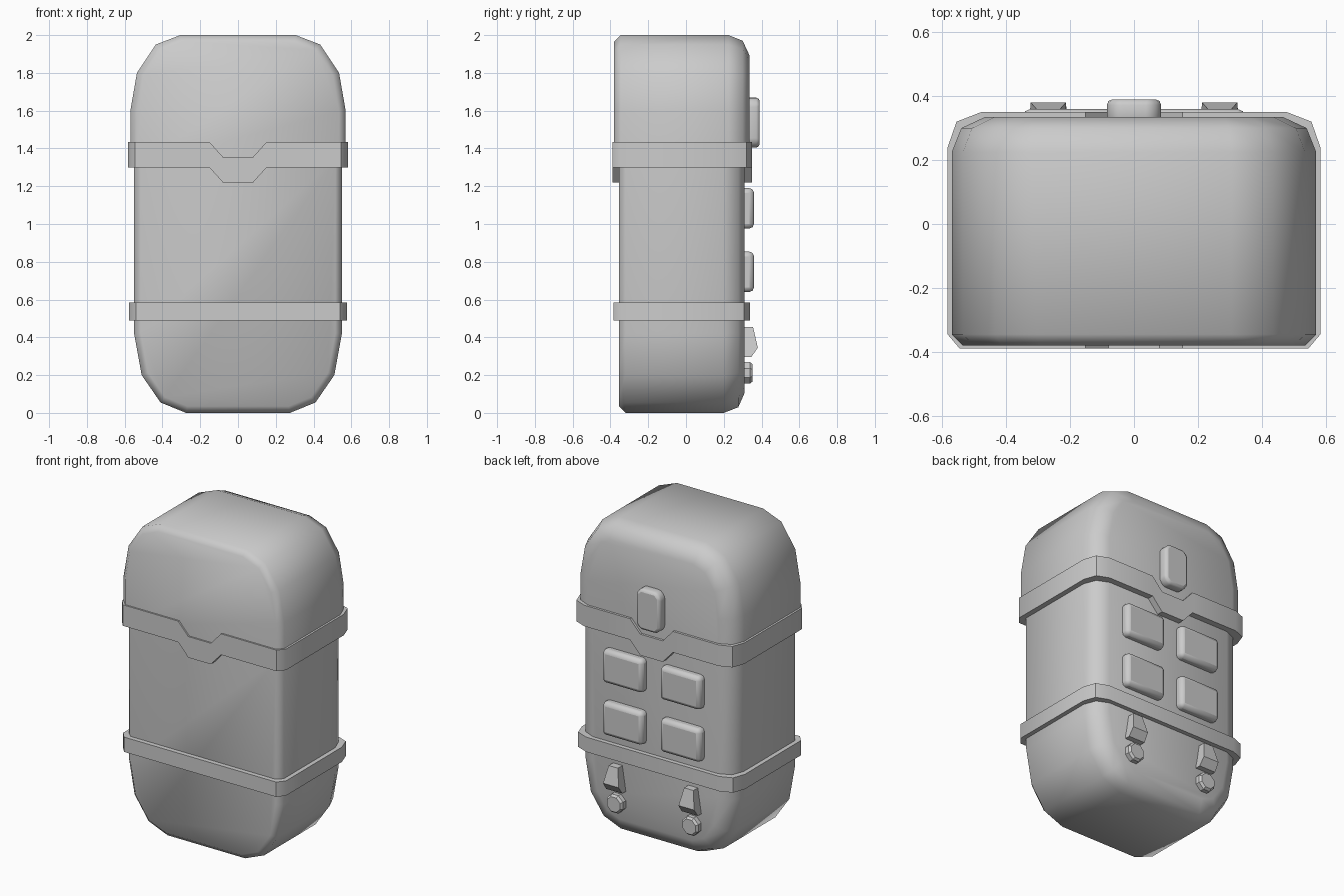
import bpy, bmesh, math
from mathutils import Vector

if "Cube" in bpy.data.objects:
    bpy.data.objects.remove(bpy.data.objects["Cube"])

grey = bpy.data.materials.new("plain_grey")
grey.diffuse_color = (0.6, 0.6, 0.6, 1)
grey.use_nodes = True
grey.node_tree.nodes["Principled BSDF"].inputs["Base Color"].default_value = grey.diffuse_color


def finish(name, bm, angle=50, bevel=0, segments=2):
    bmesh.ops.recalc_face_normals(bm, faces=bm.faces)
    me = bpy.data.meshes.new(name)
    bm.to_mesh(me)
    bm.free()
    me.materials.append(grey)
    ob = bpy.data.objects.new(name, me)
    bpy.context.collection.objects.link(ob)
    if bevel:
        mod = ob.modifiers.new("Bevel", "BEVEL")
        mod.width, mod.segments = bevel, segments
    bpy.ops.object.select_all(action="DESELECT")
    ob.select_set(True)
    bpy.context.view_layer.objects.active = ob
    if angle:
        bpy.ops.object.shade_smooth_by_angle(angle=math.radians(angle))
    return ob


def loft(bm, rings, caps=True):
    vs = [[bm.verts.new(p) for p in r] for r in rings]
    n = len(vs[0])
    for a, b in zip(vs, vs[1:]):
        for i in range(n):
            j = (i + 1) % n
            bm.faces.new((a[i], a[j], b[j], b[i]))
    if caps:
        bm.faces.new(vs[0])
        bm.faces.new(vs[-1])


def inset(path, d):
    """Offset an open outline inwards; the ends keep their height."""
    out = []
    for i, p in enumerate(path):
        ns = []
        for k in (i - 1, i):
            if 0 <= k < len(path) - 1:
                t = (Vector(path[k + 1]) - Vector(path[k])).normalized()
                ns.append(Vector((-t.y, t.x)))
        m = sum(ns, Vector((0, 0))).normalized()
        q = Vector(p) + m * d / m.dot(ns[0])
        out.append((q.x, p[1] if i in (0, len(path) - 1) else q.y))
    return out


def shell(name, half, sections):
    # half outline on +x, mirrored, then lofted from front to back
    path = half + [(-x, z) for x, z in reversed(half)]
    if half[-1][1] < half[0][1]:
        path.reverse()
    bm = bmesh.new()
    loft(bm, [[(x, y, z) for x, z in inset(path, d)] for y, d in sections])
    return finish(name, bm)


# Main case and lid
shell("lower_case", [(.55, 1.34), (.55, .42), (.51, .2), (.41, .055), (.275, 0)],
      [(-.355, .035), (-.32, 0), (.2, 0), (.277, .03), (.31, .105)])
shell("lid", [(.57, 1.31), (.57, 1.6), (.535, 1.8), (.435, 1.95), (.305, 2)],
      [(-.38, .035), (-.345, 0), (.225, 0), (.3, .03), (.335, .105)])


def band(name, w, yf, yb, z0, z1, notch=0):
    # right half of the loop, front centre to back centre: x, y, top z, bottom z
    right = [(w - .038, yf, z1, z0), (w, yf + .045, z1, z0), (w, yb - .11, z1, z0),
             (w - .028, yb - .03, z1, z0), (w - .105, yb, z1, z0)]
    if notch:
        dip = [(.08, z1 - notch, z0 - notch), (.152, z1, z0)]
        right = ([(x, yf, a, b) for x, a, b in dip] + right
                 + [(x, yb, a, b) for x, a, b in reversed(dip)])
    loop = right + [(-x, y, a, b) for x, y, a, b in reversed(right)]
    cy = (yf + yb) / 2
    sx, sy = 1 - .07 / w, 1 - .14 / (yb - yf)
    outer = [[(x, y, a) for x, y, a, b in loop], [(x, y, b) for x, y, a, b in loop]]
    inner = [[(x * sx if abs(x) > .2 else x, cy + (y - cy) * sy, z) for x, y, z in r] for r in outer]
    bm = bmesh.new()
    loft(bm, [inner[0], outer[0], outer[1], inner[1], inner[0]], caps=False)
    bmesh.ops.remove_doubles(bm, verts=bm.verts, dist=1e-5)
    finish(name, bm, 46)


band("upper_band", .583, -.39, .35, 1.3, 1.435, .08)
band("lower_band", .578, -.385, .338, .49, .585)


def prism(name, outline, y0, y1, **kw):
    bm = bmesh.new()
    loft(bm, [[(x, y, z) for x, z in outline] for y in (y0, y1)])
    return finish(name, bm, **kw)


# Latch pad with cut corners
prism("latch_pad", [(sx * x, 1.537 + sz * z) for sx, sz, pts in
                    ((1, 1, ((.085, .1), (.055, .132))), (-1, 1, ((.055, .132), (.085, .1))),
                     (-1, -1, ((.085, .1), (.055, .132))), (1, -1, ((.055, .132), (.085, .1))))
                    for x, z in pts], .31, .39, bevel=.018)

for side, s in (("right", 1), ("left", -1)):
    # Raised rectangular panels
    for level, z in (("upper", 1.083), ("lower", .747)):
        prism(f"{level}_{side}_panel", [(s * .205 + a * .143, z + b * .107)
              for a, b in ((1, 1), (-1, 1), (-1, -1), (1, -1))], .28, .36, bevel=.025)
    # Tapered hook
    bm = bmesh.new()
    profile = [(.28, .455, .033), (.355, .455, .033), (.38, .345, .055), (.345, .295, .058), (.28, .295, .058)]
    loft(bm, [[(s * .268 + k * w, y, z) for y, z, w in profile] for k in (-1, 1)])
    finish(f"{side}_hook", bm, 0)
    # Round stud with a chamfered rim
    bm = bmesh.new()
    loft(bm, [[(s * .268 + r * math.cos(math.radians(45 * i + 22.5)), y,
                .212 + r * math.sin(math.radians(45 * i + 22.5))) for i in range(8)]
              for y, r in ((.27, .062), (.338, .062), (.352, .05))])
    finish(f"{side}_stud", bm, 30)
